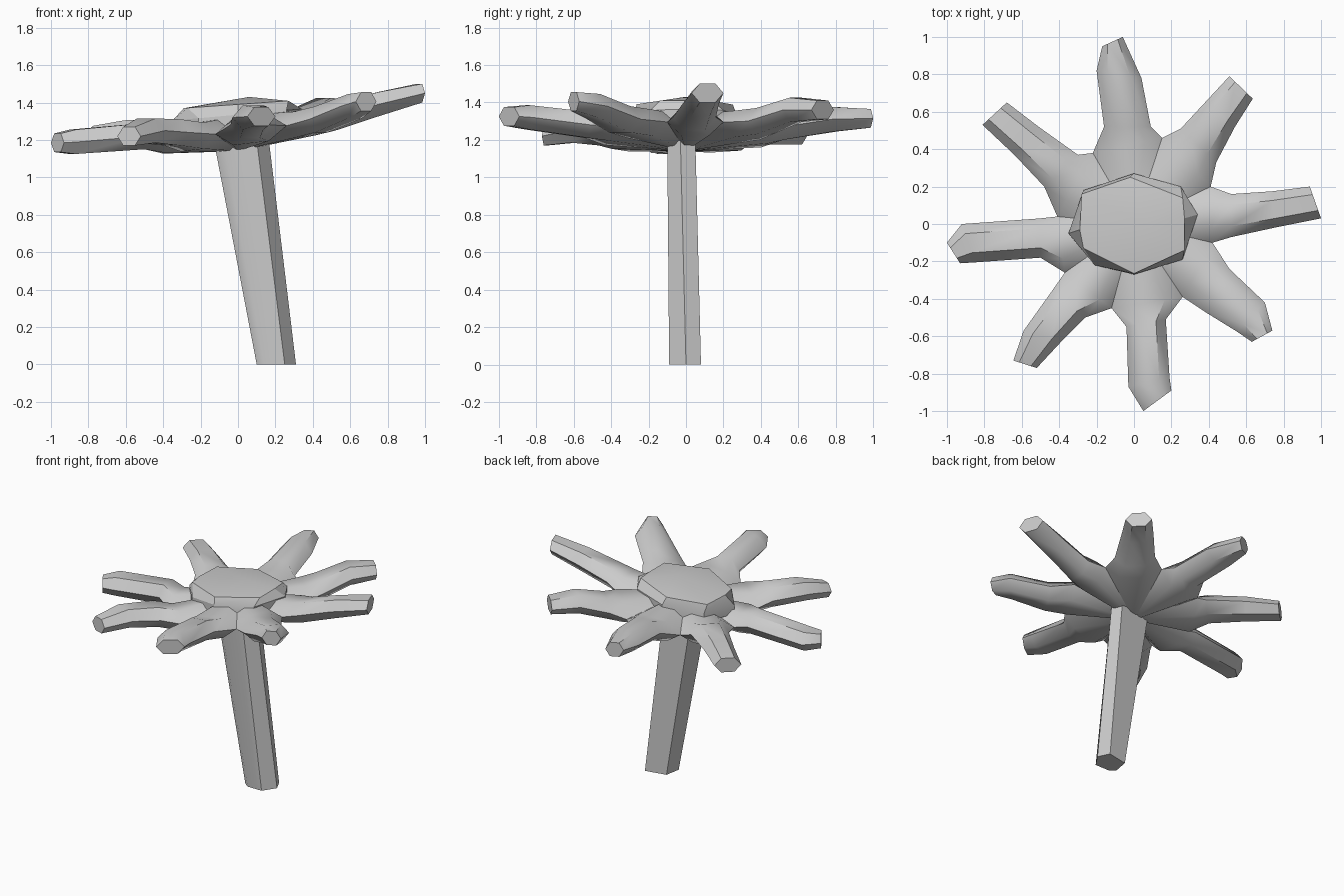
import bpy, bmesh, math
from mathutils import Vector

if "Cube" in bpy.data.objects:
    bpy.data.objects.remove(bpy.data.objects["Cube"])


def finish(name, bm, angle):
    bmesh.ops.remove_doubles(bm, verts=bm.verts, dist=0.0005)
    bmesh.ops.recalc_face_normals(bm, faces=bm.faces)
    mesh = bpy.data.meshes.new(name)
    bm.to_mesh(mesh)
    bm.free()
    obj = bpy.data.objects.new(name, mesh)
    bpy.context.collection.objects.link(obj)
    bpy.ops.object.select_all(action='DESELECT')
    obj.select_set(True)
    bpy.context.view_layer.objects.active = obj
    if angle:
        bpy.ops.object.shade_smooth_by_angle(angle=math.radians(angle))
    return obj


def bridge(bm, a, b):
    n = len(a)
    for i in range(n):
        bm.faces.new((a[i], a[(i + 1) % n], b[(i + 1) % n], b[i]))


# Stem: leaning six-sided post
bm = bmesh.new()
low = [(.10, -.06), (.14, -.09), (.25, -.09), (.31, 0), (.27, .08), (.12, .05)]
high = [(-.13, -.06), (-.08, -.10), (.10, -.10), (.165, -.03), (.14, .05), (-.08, .05)]
rings = [[bm.verts.new((x, y, z)) for x, y in pts] for pts, z in ((low, 0), (high, 1.2))]
bridge(bm, *rings)
bm.faces.new(rings[0])
bm.faces.new(rings[1])
finish("stem", bm, 40)

# Notches between neighbouring petals, counter-clockwise from the right petal
notches = [(.41, .20), (.15, .46), (-.22, .38), (-.41, .04),
           (-.37, -.26), (-.12, -.45), (.26, -.39), (.42, -.10)]
# Petal sections (neck, middle, tip): two edge points and a height
petals = [
    [(.52, -.07, .52, .16, 1.32), (.75, -.02, .74, .175, 1.39), (1.0, .03, .94, .20, 1.45)],
    [(.44, .33, .25, .51, 1.30), (.54, .52, .38, .65, 1.36), (.635, .67, .51, .79, 1.36)],
    [(.09, .52, -.16, .52, 1.27), (.04, .78, -.20, .82, 1.31), (-.06, 1.0, -.17, .95, 1.315)],
    [(-.30, .37, -.48, .20, 1.24), (-.51, .52, -.64, .37, 1.24), (-.68, .65, -.81, .53, 1.225)],
    [(-.50, .03, -.50, -.18, 1.22), (-.92, 0, -.85, -.205, 1.19), (-1.0, -.10, -.93, -.21, 1.185)],
    [(-.44, -.36, -.26, -.50, 1.24), (-.59, -.57, -.39, -.63, 1.25), (-.645, -.73, -.52, -.77, 1.22)],
    [(-.04, -.55, .17, -.51, 1.28), (-.03, -.87, .19, -.82, 1.32), (.05, -1.0, .20, -.89, 1.325)],
    [(.38, -.47, .51, -.24, 1.31), (.55, -.575, .70, -.42, 1.38), (.63, -.63, .74, -.57, 1.405)],
]


def section(bm, a, b, half):
    pts = [a]
    for t, dz in ((.25, half), (.75, half)):
        pts.append(a.lerp(b, t) + Vector((0, 0, dz)))
    pts.append(b)
    for t, dz in ((.75, -half), (.25, -half)):
        pts.append(a.lerp(b, t) + Vector((0, 0, dz)))
    return [bm.verts.new(p) for p in pts]


# Flower head: body and petals as one smooth skin
bm = bmesh.new()
valley = [Vector((x, y, 1.245 + .12 * x)) for x, y in notches]
top = bm.verts.new((0, 0, 1.33))
under = bm.verts.new((0, 0, 1.14))
roots = []
for i, rows in enumerate(petals):
    ring = section(bm, valley[i - 1], valley[i], .07)
    roots.append(ring)
    for (ax, ay, bx, by, z), half in zip(rows, (.07, .065, .05)):
        nxt = section(bm, Vector((ax, ay, z)), Vector((bx, by, z)), half)
        bridge(bm, ring, nxt)
        ring = nxt
    bm.faces.new(ring)
for i, r in enumerate(roots):
    n = roots[(i + 1) % 8]
    bm.faces.new((top, r[1], r[2]))
    bm.faces.new((top, r[2], r[3]))
    bm.faces.new((top, n[0], n[1]))
    bm.faces.new((under, r[4], r[5]))
    bm.faces.new((under, r[3], r[4]))
    bm.faces.new((under, n[5], n[0]))
finish("petal_head", bm, 50)

# Faceted flower centre with a shallow ridge on top
bm = bmesh.new()
base = [(.34, .05), (.25, .20), (0, .27), (-.27, .18), (-.35, -.05), (-.21, -.22), (0, -.27), (.26, -.19)]
rim = [(.27, .03), (.26, .14), (-.02, .25), (-.28, .16), (-.29, -.03), (-.27, -.13), (0, -.265), (.27, -.14)]
foot = [bm.verts.new((x, y, 1.27 + .08 * x)) for x, y in base]
waist = [bm.verts.new((x, y, 1.335 + .09 * x)) for x, y in base]
lip = [bm.verts.new((x, y, 1.39 + .07 * x)) for x, y in rim]
bridge(bm, foot, waist)
bridge(bm, waist, lip)
bm.faces.new(foot)
ridge = bm.verts.new((.06, 0, 1.43))
for i in range(8):
    bm.faces.new((lip[i], lip[(i + 1) % 8], ridge))
finish("flower_centre", bm, 25)
